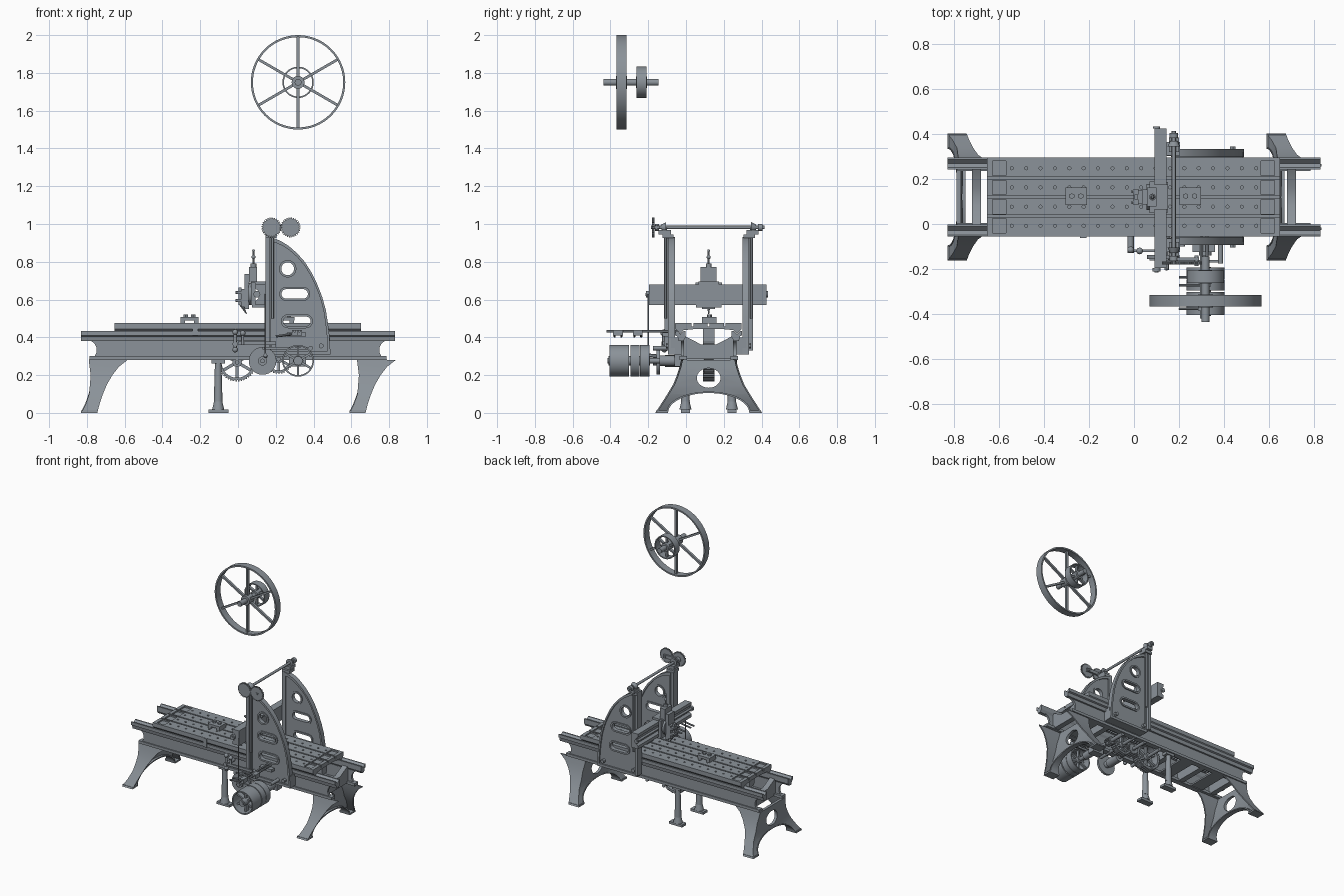
import bpy, bmesh
from math import sin, cos, pi, radians
from mathutils import Vector

if "Cube" in bpy.data.objects:
    bpy.data.objects.remove(bpy.data.objects["Cube"])

C = 0.12  # centre line of the machine in y
iron = bpy.data.materials.new('cast_iron')
iron.diffuse_color = (.26, .29, .32, 1)
iron.use_nodes = True
iron.node_tree.nodes["Principled BSDF"].inputs["Base Color"].default_value = iron.diffuse_color

def finish(name, bm):
    bmesh.ops.remove_doubles(bm, verts=bm.verts, dist=1e-5)
    bmesh.ops.recalc_face_normals(bm, faces=bm.faces)
    me = bpy.data.meshes.new(name)
    bm.to_mesh(me)
    bm.free()
    me.materials.append(iron)
    me.shade_smooth()
    me.set_sharp_from_angle(angle=radians(30))
    ob = bpy.data.objects.new(name, me)
    bpy.context.collection.objects.link(ob)
    return ob

def box(name, x0, x1, y0, y1, z0, z1):
    bm = bmesh.new()
    bmesh.ops.create_cube(bm, size=1)
    for v in bm.verts:
        v.co = ((x0+x1)/2 + v.co.x*(x1-x0), (y0+y1)/2 + v.co.y*(y1-y0), (z0+z1)/2 + v.co.z*(z1-z0))
    return finish(name, bm)

def rod(name, a, b, r, seg=20, r2=None):
    a, b = Vector(a), Vector(b)
    bm = bmesh.new()
    bmesh.ops.create_cone(bm, cap_ends=True, segments=seg, radius1=r, radius2=r if r2 is None else r2, depth=(b-a).length)
    m = (b-a).to_track_quat('Z', 'Y').to_matrix().to_4x4()
    m.translation = (a+b)/2
    bm.transform(m)
    return finish(name, bm)

def ball(name, p, r):
    bm = bmesh.new()
    bmesh.ops.create_uvsphere(bm, u_segments=14, v_segments=8, radius=r)
    bmesh.ops.translate(bm, verts=bm.verts, vec=p)
    return finish(name, bm)

def plate(name, loops, plane, lo, hi, shift=None):
    """Filled 2D loops (inner loops become holes) extruded along the axis missing from plane."""
    cu = bpy.data.curves.new(name, 'CURVE')
    cu.dimensions, cu.fill_mode, cu.extrude = '2D', 'BOTH', 0.5
    for pts in loops:
        s = cu.splines.new('POLY')
        s.points.add(len(pts)-1)
        for p, q in zip(s.points, pts):
            p.co = (q[0], q[1], 0, 1)
        s.use_cyclic_u = True
    tmp = bpy.data.objects.new(name, cu)
    bpy.context.collection.objects.link(tmp)
    dg = bpy.context.evaluated_depsgraph_get()
    me = bpy.data.meshes.new_from_object(tmp.evaluated_get(dg))
    bm = bmesh.new()
    bm.from_mesh(me)
    bpy.data.objects.remove(tmp)
    bpy.data.meshes.remove(me)
    for v in bm.verts:
        u, w, t = v.co.x, v.co.y, lo + (v.co.z+0.5)*(hi-lo)
        v.co = (u, t, w) if plane == 'xz' else (t + (shift(w) if shift else 0), u, w)
    return finish(name, bm)

def loft(name, rings):
    bm = bmesh.new()
    vs = [[bm.verts.new(p) for p in r] for r in rings]
    n = len(vs[0])
    for a, b in zip(vs, vs[1:]):
        for i in range(n):
            bm.faces.new((a[i], a[(i+1) % n], b[(i+1) % n], b[i]))
    bm.faces.new(vs[0])
    bm.faces.new(vs[-1])
    return finish(name, bm)

def arc(u, w, r, a0=0, a1=360, n=40, r2=None):
    closed = a1-a0 == 360
    return [(u + r*cos(radians(a0+(a1-a0)*i/n)), w + (r2 or r)*sin(radians(a0+(a1-a0)*i/n))) for i in range(n if closed else n+1)]

def slot(u, w, width, h):
    d = width/2 - h/2
    return arc(u+d, w, h/2, -90, 90, 12) + arc(u-d, w, h/2, 90, 270, 12)

def join(name, obs):
    bm = bmesh.new()
    for o in obs:
        bm.from_mesh(o.data)
        bpy.data.objects.remove(o)
    return finish(name, bm)

def wheel(name, x, z, y0, y1, r, rim, hub, spokes=6, w=0.016, teeth=0):
    outer = arc(x, z, r, n=64)
    if teeth:
        outer = [(x + k*cos((i+f)*2*pi/teeth), z + k*sin((i+f)*2*pi/teeth)) for i in range(teeth)
                 for f, k in ((0, r-0.007), (0.3, r-0.007), (0.42, r), (0.88, r))]
    ym, d = (y0+y1)/2, (y1-y0)/2
    obs = [plate('rim', [outer, arc(x, z, r-rim, n=48)], 'xz', y0, y1), rod('hub', (x, ym-d*1.1, z), (x, ym+d*1.1, z), hub)]
    for i in range(spokes):
        a = pi/2 + i*2*pi/spokes
        obs.append(plate('spoke', [[(x+p*cos(a)-q*sin(a), z+p*sin(a)+q*cos(a)) for p, q in
                   ((hub*0.7, -w/2), (r-rim*0.7, -w/2), (r-rim*0.7, w/2), (hub*0.7, w/2))]], 'xz', ym-d*0.35, ym+d*0.35))
    return join(name, obs)

def lerp(tab, z):
    for (a, p), (b, q) in zip(tab, tab[1:]):
        if z <= b:
            return p + (q-p)*(z-a)/(b-a)
    return tab[-1][1]

# Splayed end legs: pierced web, side flanges and arch flange
X0 = [(0, 0), (.05, .025), (.1, .042), (.2, .05), (.28, .04)]
X1 = [(0, .085), (.05, .098), (.1, .115), (.15, .136), (.2, .165), (.245, .2), (.28, .245)]
YH = [(0, .283), (.05, .25), (.1, .218), (.15, .188), (.2, .168), (.245, .154), (.28, .146)]
for side, ox in (('left', -.83), ('right', .59)):
    outline = [(C-h, z) for z, h in YH] + [(C+h, z) for z, h in YH[::-1]] + arc(C, 0, .215, 0, 180, 24, .105)
    parts = [plate('web', [outline, arc(C, .185, .063, n=32, r2=.052)], 'yz', ox, ox+.02, lambda z: lerp(X0, z))]
    for s in (-1, 1):
        parts.append(loft('flange', [[(ox+lerp(X0, z), C+s*h, z), (ox+x, C+s*h, z), (ox+x, C+s*(h-.01), z),
                          (ox+lerp(X0, z), C+s*(h-.01), z)] for (z, x), (_, h) in zip(X1, YH)]))
        parts.append(box('foot', ox, ox+.085, *sorted((C+s*.215, C+s*.278)), 0, .012))
    parts.append(loft('arch', [[(ox+lerp(X0, z), y, z), (ox+.08, y, z), (ox+.08, C+(y-C)*1.03, z+.008),
                 (ox+lerp(X0, z), C+(y-C)*1.03, z+.008)] for y, z in arc(C, 0, .215, 0, 180, 24, .105)]))
    join(side + '_leg', parts)

# Bed: side webs with concave ends, slideway heads, bottom flanges, cross ribs
web = [(-.78, .28), (.78, .28)] + arc(.80, .333, .052, 260, 100, 12) + arc(-.80, .333, .052, 80, -80, 12)
for s, side in ((-1, 'front'), (1, 'back')):
    plate(f'{side}_bed_web', [web], 'xz', *sorted((C+s*.13, C+s*.147)))
    plate(f'{side}_slideway', [[(C+s*h, z) for h, z in ((.135, .38), (.16, .38), (.165, .405), (.176, .41), (.176, .434), (.168, .434),
          (.15, .416), (.132, .434), (.122, .434), (.122, .40))]], 'yz', -.83, .83)
    box(f'{side}_bed_flange', -.785, .785, *sorted((C+s*.115, C+s*.155)), .28, .3)
    # Turned middle legs
    y = C + s*.123
    box(f'{side}_middle_foot', -.155, -.05, y-.024, y+.024, 0, .018)
    rod(f'{side}_middle_foot_taper', (-.105, y, .018), (-.105, y, .06), .032, 20, .022)
    rod(f'{side}_middle_leg', (-.105, y, .06), (-.105, y, .27), .023, 20, .017)
    box(f'{side}_middle_leg_cap', -.14, -.07, y-.022, y+.022, .262, .285)
for x in (-.7, -.42, -.14, .44, .7):
    plate('bed_cross_rib', [[(C-.132, .285), (C+.132, .285), (C+.132, .41), (C+.04, .362), (C-.04, .362), (C-.132, .41)]], 'yz', x-.02, x+.02)
for x in (-.56, -.28, .57):
    box('bed_floor', x-.05, x+.05, C-.132, C+.132, .285, .297)

# Table: slotted section, drilled holes, end pockets
half = [(.175, .475), (.175, .445), (.168, .438), (.15, .418), (.132, .438), (.06, .445)]
top = [(C+s, z) for o in (-.085, 0, .085) for s, z in ((o-.005, .475), (o-.005, .458), (o+.005, .458), (o+.005, .475))]
section = [(C-.175, .475)] + top + [(C+h, z) for h, z in half] + [(C-h, z) for h, z in half[:0:-1]]
table = plate('table', [section], 'yz', -.655, .65)
cuts = [rod('c', (-.544+.064*i, C+y, .456), (-.544+.064*i, C+y, .49), .007, 10) for i in range(18) for y in (-.128, -.043, .043, .128)]
cuts += [box('c', x-.03, x+.03, C+y-.032, C+y+.032, .465, .49) for x in (-.6, .595) for y in (-.128, -.0425, .0425, .128)]
cutter = join('table_cutter', cuts)
cutter.hide_render = True
m = table.modifiers.new('holes', 'BOOLEAN')
m.object, m.operation, m.solver = cutter, 'DIFFERENCE', 'EXACT'
dg = bpy.context.evaluated_depsgraph_get()
table.data = bpy.data.meshes.new_from_object(table.evaluated_get(dg))
table.modifiers.clear()
table.data.shade_flat()
bpy.data.objects.remove(cutter)
# Toothed rack below the table
rack = [(-.62, .45), (-.62, .38)] + [(-.62+.02*i+d, z) for i in range(62) for d, z in ((.002, .38), (.006, .366), (.013, .366), (.017, .38))] + [(.62, .38), (.62, .45)]
plate('table_rack', [rack], 'xz', C-.03, C+.03)

# Work clamps on the table and the reversing dog on its edge
for x in (-.257, .25):
    box('clamp_bar', x-.048, x+.048, C-.035, C+.042, .49, .508)
    for d in (-.035, .035):
        box('clamp_foot', x+d-.012, x+d+.012, C-.035, C+.042, .474, .49)
    for d in (-.02, .02):
        rod('clamp_bolt', (x+d, C+.004, .505), (x+d, C+.004, .52), .013, 6)
box('reversing_dog', -.24, -.212, -.062, -.05, .41, .474)

# Side frames: web with holes, rim, hole collars, front guide and bolts
prof = [(.165, .31), (.165, .93), (.19, .925), (.23, .908), (.268, .884), (.312, .846), (.353, .8), (.39, .742), (.42, .68),
        (.446, .613), (.465, .545), (.476, .475), (.484, .41), (.49, .31)]
inset = [(.3+(x-.3)*.92, .58+(z-.58)*.93) for x, z in prof]
holes = [lambda k: arc(.263, .763, .034+k, n=28), lambda k: slot(.3, .63, .14+2*k, .05+2*k), lambda k: slot(.312, .485, .145+2*k, .05+2*k)]
for s, side in ((-1, 'front'), (1, 'back')):
    Y = lambda a, b: sorted((C+s*a, C+s*b))
    obs = [plate('web', [prof] + [h(0) for h in holes], 'xz', *Y(.188, .203)), plate('rim', [prof, inset], 'xz', *Y(.178, .214))]
    obs += [plate('collar', [h(.012), h(0)], 'xz', *Y(.182, .211)) for h in holes]
    obs += [box('guide', .145, .168, *Y(.182, .234), .33, .93), box('foot', .17, .488, *Y(.14, .2), .31, .4)]
    obs += [rod('bolt', (x, C+s*.18, .355), (x, C+s*.225, .355), .014, 6) for x in (.19, .44)]
    join(f'{side}_side_frame', obs)
    # Elevating screw and bearing bracket on top
    y = C + s*.215
    rod(f'{side}_elevating_screw', (.182, y+s*.013, .5), (.182, y+s*.013, .982), .008, 12)
    box(f'{side}_top_bracket', .145, .205, y-.03, y+.03, .925, .945)
    box(f'{side}_top_bearing', .155, .2, *Y(.2, .265), .945, .968)
    rod(f'{side}_bevel_gear', (.177, C+s*.225, .982), (.177, C+s*.25, .982), .028, 20, .016)
    rod(f'{side}_shaft_bearing', (.177, C+s*.262, .982), (.177, C+s*.285, .982), .019)

# Top shaft with two meshing gears
rod('top_shaft', (.177, -.18, .982), (.177, .415, .982), .009)
for x in (.177, .278):
    wheel('top_gear', x, .982, -.18, -.168, .053, .045, .014, 0, teeth=28)
rod('top_gear_stud', (.278, -.186, .982), (.278, -.14, .982), .009)
box('top_gear_arm', .17, .29, -.162, -.15, .97, .994)

# Cross rail with screw
plate('cross_rail', [[(.145, .57), (.145, .68), (.092, .68), (.092, .658), (.108, .645), (.108, .605), (.092, .592), (.092, .57)]], 'xz', -.195, .425)
rod('cross_rail_screw', (.1, -.215, .628), (.1, .435, .628), .008)
rod('cross_rail_knob', (.1, -.212, .628), (.1, -.195, .628), .018)
rod('cross_rail_end', (.1, .425, .628), (.1, .434, .628), .016)

# Tool head
box('saddle', .07, .092, C-.07, C+.07, .57, .69)
box('saddle_top_grip', .07, .152, C-.055, C+.055, .68, .695)
box('saddle_lower_grip', .075, .152, C-.068, C+.068, .558, .572)
rod('swivel_plate', (.055, C, .63), (.072, C, .63), .058, 32)
box('tool_slide', .058, .1, C-.042, C+.042, .69, .772)
box('tool_slide_front', .035, .058, C-.034, C+.034, .55, .735)
rod('feed_screw', (.082, C, .76), (.082, C, .865), .005, 12)
rod('feed_collar', (.082, C, .772), (.082, C, .79), .015)
ball('feed_handle_lower_ball', (.082, C, .825), .011)
ball('feed_handle_upper_ball', (.082, C, .858), .007)
box('clapper_box', .018, .036, C-.032, C+.032, .56, .655)
box('tool_post', .002, .018, C-.012, C+.012, .57, .665)
rod('cutting_tool', (.01, C, .585), (.045, C, .525), .011, 8, .003)
for z in (.595, .637):
    box('tool_strap', -.002, .02, C-.035, C+.035, z-.008, z+.008)
    for d in (-.024, .024):
        rod('tool_bolt', (-.012, C+d, z), (.02, C+d, z), .008, 6)

# Overhead countershaft
wheel('overhead_wheel', .318, 1.75, -.368, -.316, .25, .011, .034, 6, .014)
wheel('overhead_pulley', .318, 1.75, -.262, -.208, .083, .008, .03, 6, .012)
rod('overhead_shaft', (.318, -.437, 1.75), (.318, -.145, 1.75), .018)

# Belt pulleys on the drive shaft
for y0, y1 in ((-.404, -.302), (-.295, -.247), (-.244, -.194)):
    wheel('drive_pulley', .318, .276, y0, y1, .084, .008, .024, 6, .012)
rod('drive_shaft', (.318, -.415, .276), (.318, C+.14, .276), .014)
box('drive_bearing', .27, .36, -.06, -.005, .245, .32)
rod('drive_bearing_boss', (.318, -.14, .276), (.318, -.05, .276), .028)

# Gear train under the table
wheel('bull_gear', -.005, .268, C-.03, C+.03, .102, .02, .025, 6, .016, 44)
wheel('second_gear', .215, .285, C-.025, C+.025, .078, .018, .022, 6, .014, 34)
wheel('drive_pinion', .318, .276, C-.025, C+.025, .03, .018, .015, 0, teeth=12)
wheel('pinion', .13, .275, C-.03, C+.03, .04, .026, .016, 0, teeth=16)
for x, z, y in ((-.005, .268, -.03), (.215, .285, -.1), (.13, .275, -.185)):
    rod('gear_shaft', (x, y, z), (x, C+.15, z), .012)

# Feed disc, linkage and shifting lever
rod('feed_disc', (.13, -.155, .275), (.13, -.138, .275), .073, 40)
rod('feed_disc_hub', (.13, -.175, .275), (.13, -.11, .275), .024)
box('feed_disc_slot', .07, .19, -.162, -.155, .267, .283)
rod('feed_disc_bearing', (.13, -.11, .275), (.13, 0, .275), .032)
rod('feed_rod', (.145, -.2, .3), (.145, -.2, .63), .004, 10)
rod('feed_rod_pin', (.145, -.205, .305), (.145, -.155, .3), .01, 12)
box('link_bar', .13, .39, -.172, -.16, .335, .35)
rod('link_pivot', (.385, -.175, .343), (.385, -.06, .343), .012)
box('link_arm', .0, .2, -.125, -.113, .36, .378)
rod('lever_pivot', (-.015, -.13, .365), (-.015, -.03, .365), .014)
rod('shift_lever', (-.015, -.115, .335), (-.015, -.115, .425), .009, 14)
rod('lever_stop', (.025, -.12, .36), (.025, -.12, .42), .008, 12)
for p in ((-.015, -.115, .335), (-.015, -.115, .428), (.025, -.12, .422)):
    ball('lever_ball', p, .015)

# Belt shifter rods and forks
for x, y, f in ((.3, -.42, -.36), (.325, -.33, -.255)):
    rod('shifter_rod', (x, y, .433), (x, -.04, .433), .007, 12)
    for d in (-.018, .018):
        rod('shifter_fork', (.2, f+d, .405), (x, f+d, .42), .006, 10)
    box('shifter_fork_block', x-.015, x+.015, f-.026, f+.026, .41, .44)
box('shifter_bracket', .26, .36, -.125, -.09, .405, .425)
